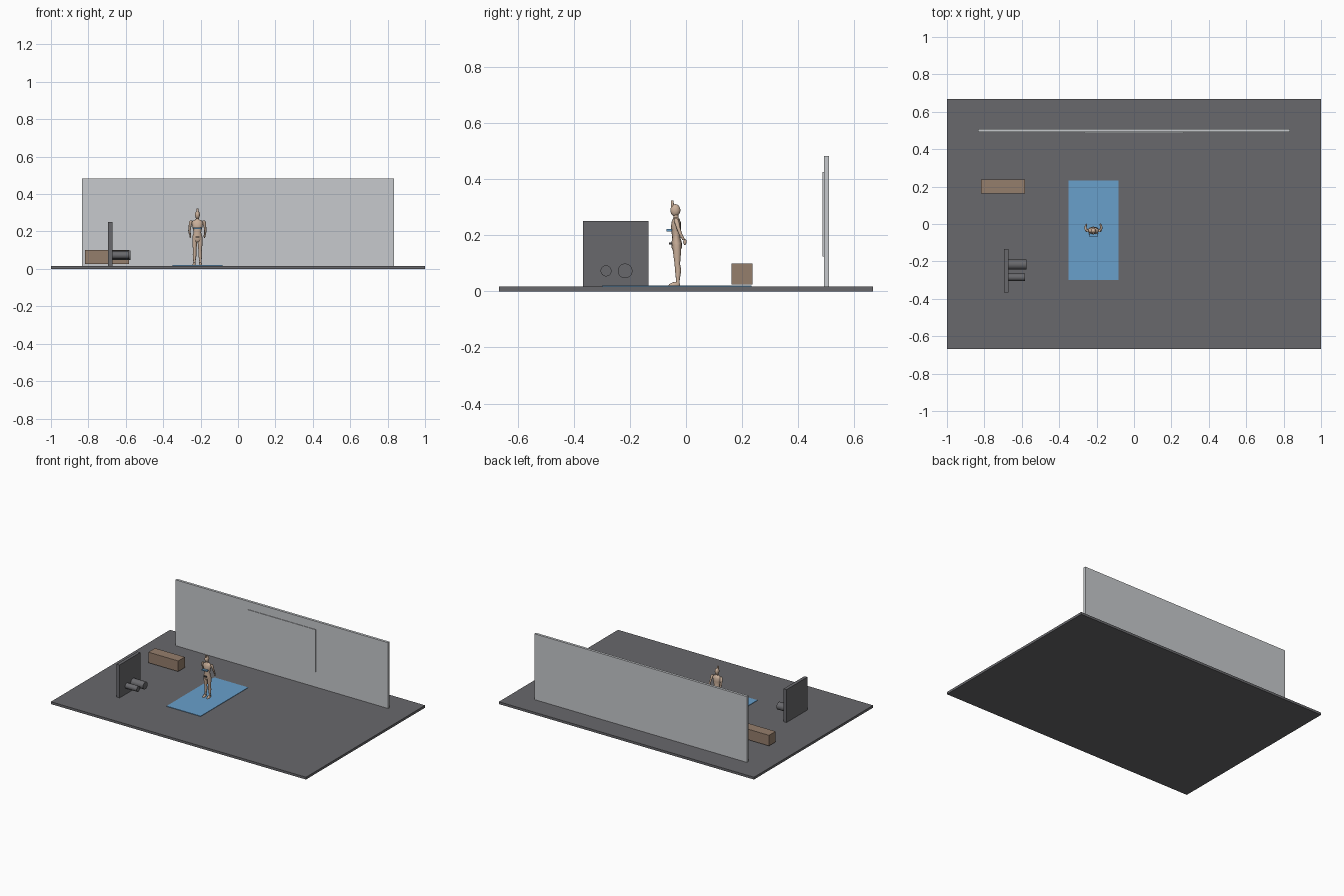
import bpy, bmesh, math
from mathutils import Vector, Matrix

cube = bpy.data.objects.get("Cube")
if cube:
    bpy.data.objects.remove(cube, do_unlink=True)


def material(name, rgb):
    m = bpy.data.materials.new(name)
    m.use_nodes = True
    m.diffuse_color = (*rgb, 1)
    m.node_tree.nodes["Principled BSDF"].inputs["Base Color"].default_value = (*rgb, 1)
    return m


GREY = material("dark grey", (0.14, 0.14, 0.15))
PALE = material("pale grey", (0.57, 0.59, 0.61))
BLUE = material("mat blue", (0.14, 0.35, 0.60))
WOOD = material("wood brown", (0.30, 0.21, 0.15))
SKIN = material("skin", (0.60, 0.44, 0.33))
DARK = material("dark cloth", (0.06, 0.055, 0.055))


def finish(name, bm, mat, smooth=False):
    bmesh.ops.recalc_face_normals(bm, faces=bm.faces)
    mesh = bpy.data.meshes.new(name)
    bm.to_mesh(mesh)
    bm.free()
    mesh.materials.append(mat)
    ob = bpy.data.objects.new(name, mesh)
    bpy.context.collection.objects.link(ob)
    if smooth:
        bpy.ops.object.select_all(action='DESELECT')
        ob.select_set(True)
        bpy.context.view_layer.objects.active = ob
        bpy.ops.object.shade_smooth_by_angle(angle=math.radians(45))
    return ob


def box(name, lo, hi, mat):
    lo, hi = Vector(lo), Vector(hi)
    bm = bmesh.new()
    bmesh.ops.create_cube(bm, size=1, matrix=Matrix.Translation((lo + hi) / 2)
                          @ Matrix.Diagonal((*(hi - lo), 1)))
    return finish(name, bm, mat)


def cylinder_x(name, x0, x1, y, z, r, mat):
    bm = bmesh.new()
    place = Matrix.Translation(((x0 + x1) / 2, y, z)) @ Matrix.Rotation(math.pi / 2, 4, 'Y')
    bmesh.ops.create_cone(bm, cap_ends=True, segments=32, radius1=r, radius2=r,
                          depth=x1 - x0, matrix=place)
    return finish(name, bm, mat, True)


def ball(name, centre, radii, mat):
    bm = bmesh.new()
    bmesh.ops.create_uvsphere(bm, u_segments=14, v_segments=10, radius=1,
                              matrix=Matrix.Translation(centre) @ Matrix.Diagonal((*radii, 1)))
    return finish(name, bm, mat, True)


def loft(name, sections, mat, sides=12):
    """Skin level ellipses, each given as (x, y, z, x radius, y radius)."""
    bm = bmesh.new()
    rings = []
    for x, y, z, rx, ry in sections:
        angles = [math.tau * i / sides for i in range(sides)]
        rings.append([bm.verts.new((x + rx * math.cos(a), y + ry * math.sin(a), z))
                      for a in angles])
    for a, b in zip(rings, rings[1:]):
        for i in range(sides):
            j = (i + 1) % sides
            bm.faces.new((a[i], a[j], b[j], b[i]))
    bm.faces.new(rings[0])
    bm.faces.new(rings[-1])
    return finish(name, bm, mat, True)


# Room: floor slab, long wall and the thin mirror on its front
FLOOR = 0.0167
box("floor", (-1, -0.667, 0), (1, 0.667, FLOOR), GREY)
box("back_wall", (-0.833, 0.491, FLOOR), (0.833, 0.509, 0.483), PALE)
box("wall_mirror", (-0.267, 0.487, 0.125), (0.267, 0.491, 0.425), PALE)

# Exercise mat and bench
box("mat", (-0.35, -0.3, FLOOR), (-0.083, 0.233, 0.02), BLUE)
box("bench", (-0.817, 0.163, 0.025), (-0.583, 0.237, 0.1), WOOD)

# Upright rack panel with two rollers
box("rack_panel", (-0.695, -0.367, FLOOR), (-0.672, -0.133, 0.25), GREY)
cylinder_x("large_roller", -0.675, -0.575, -0.217, 0.073, 0.026, GREY)
cylinder_x("small_roller", -0.675, -0.582, -0.285, 0.073, 0.0195, GREY)

# Standing figure: torso, neck, head and top knot
FX = -0.217
loft("torso", [(FX, y, z, rx, ry) for y, z, rx, ry in (
    (-0.034, 0.143, 0.010, 0.012),
    (-0.033, 0.155, 0.026, 0.018),
    (-0.033, 0.170, 0.027, 0.019),
    (-0.035, 0.195, 0.020, 0.014),
    (-0.036, 0.222, 0.026, 0.018),
    (-0.035, 0.245, 0.031, 0.017),
    (-0.035, 0.258, 0.024, 0.012),
    (-0.036, 0.264, 0.009, 0.009),
    (-0.037, 0.280, 0.008, 0.009))], SKIN)
ball("head", (FX, -0.038, 0.289), (0.0135, 0.018, 0.022), SKIN)
loft("top_knot", [(FX, -0.047, 0.300, 0.006, 0.006),
                  (FX, -0.049, 0.317, 0.006, 0.005),
                  (FX, -0.049, 0.323, 0.004, 0.004)], SKIN)

# Limbs, mirrored about the figure's middle
for side, s in (("left", 1), ("right", -1)):
    loft(side + "_leg", [(FX + s * x, y, z, r, r * 1.1) for x, y, z, r in (
        (0.014, -0.033, 0.165, 0.013),
        (0.0145, -0.032, 0.140, 0.013),
        (0.0145, -0.031, 0.098, 0.009),
        (0.015, -0.028, 0.075, 0.010),
        (0.016, -0.029, 0.040, 0.006),
        (0.016, -0.030, 0.022, 0.007))], SKIN)
    loft(side + "_foot", [(FX + s * 0.017, -0.042, 0.02, 0.008, 0.021),
                          (FX + s * 0.017, -0.041, 0.026, 0.008, 0.019),
                          (FX + s * 0.016, -0.033, 0.034, 0.006, 0.009)], SKIN)
    loft(side + "_arm", [(FX + s * x, y, z, r, r) for x, y, z, r in (
        (0.033, -0.036, 0.259, 0.006),
        (0.036, -0.034, 0.251, 0.009),
        (0.040, -0.027, 0.225, 0.007),
        (0.043, -0.020, 0.205, 0.0065),
        (0.040, -0.008, 0.183, 0.005))], SKIN)
    ball(side + "_hand", (FX + s * 0.038, -0.004, 0.176), (0.005, 0.006, 0.011), SKIN)

# Small items held against the front of the body
box("chest_strap", (FX - 0.021, -0.069, 0.214), (FX + 0.021, -0.050, 0.222), BLUE)
box("waist_pouch", (FX - 0.010, -0.061, 0.167), (FX + 0.010, -0.048, 0.174), DARK)
